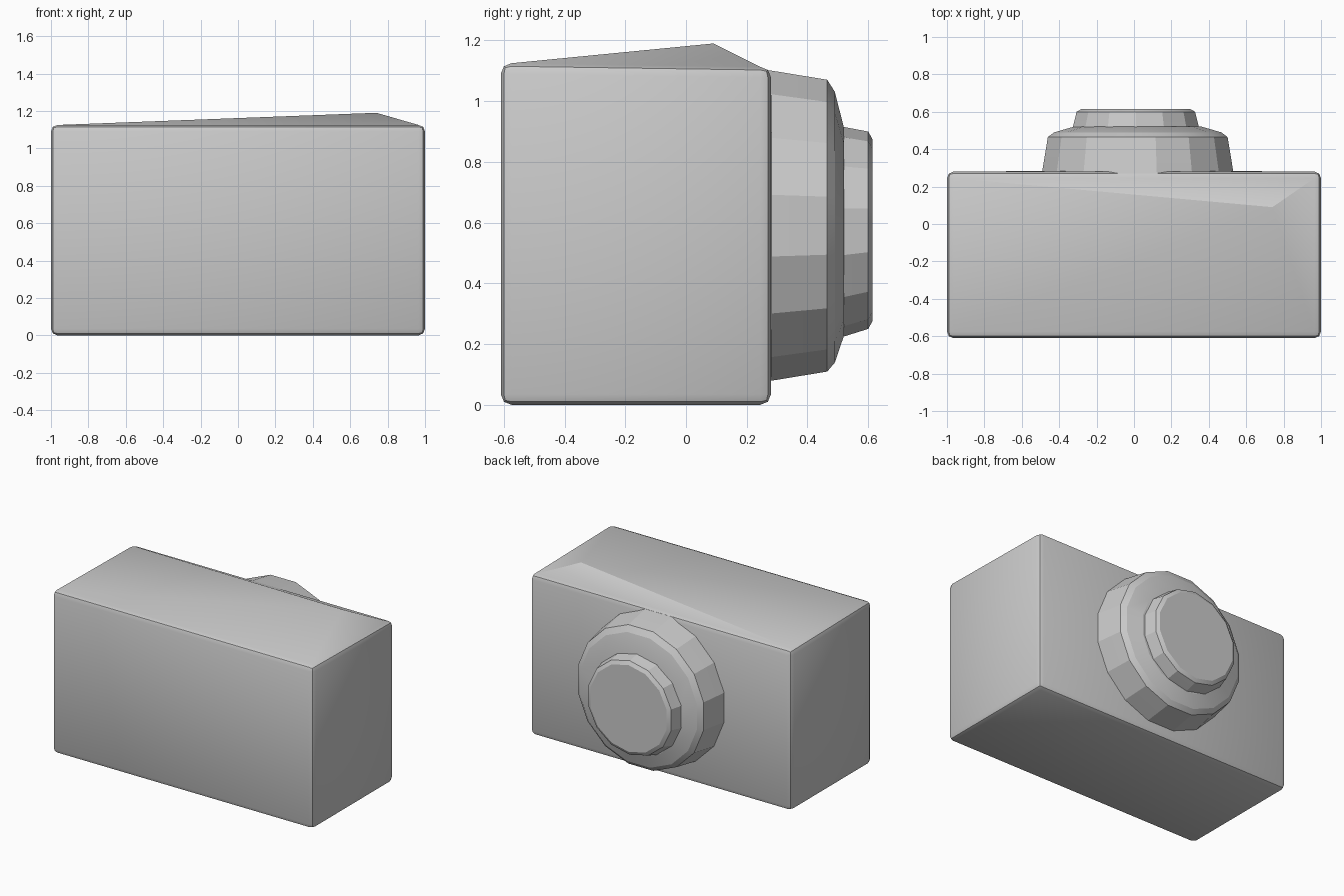
import bpy, bmesh, math
from mathutils import Vector

cube = bpy.data.objects.get("Cube")
if cube:
    bpy.data.objects.remove(cube, do_unlink=True)

grey = bpy.data.materials.new("plain_grey")
grey.use_nodes = True
GREY = (0.6, 0.6, 0.6, 1)
grey.diffuse_color = GREY
grey.node_tree.nodes["Principled BSDF"].inputs["Base Color"].default_value = GREY


def finish(bm, name, angle):
    bmesh.ops.recalc_face_normals(bm, faces=bm.faces[:])
    mesh = bpy.data.meshes.new(name)
    bm.to_mesh(mesh)
    bm.free()
    mesh.materials.append(grey)
    obj = bpy.data.objects.new(name, mesh)
    bpy.context.collection.objects.link(obj)
    bpy.ops.object.select_all(action='DESELECT')
    obj.select_set(True)
    bpy.context.view_layer.objects.active = obj
    bpy.ops.object.shade_smooth_by_angle(angle=math.radians(angle))
    return obj


# Case: rounded box whose lid rises to an off-centre peak
bm = bmesh.new()
bmesh.ops.create_cube(bm, size=1)
for v in bm.verts:
    v.co = Vector((v.co.x * 2, v.co.y * 0.89 - 0.165, v.co.z * 1.125 + 0.5625))
bmesh.ops.bevel(bm, geom=bm.edges[:], offset=0.035, segments=2,
                profile=0.5, affect='EDGES')
lid = max(bm.faces, key=lambda f: f.calc_center_median().z + f.calc_area())
peak = bmesh.ops.poke(bm, faces=[lid])["verts"][0]
peak.co = (0.74, 0.09, 1.19)
# Slightly lower the back edge of the lid
for v in bm.verts:
    if v.co.z > 1 and v.co.y > 0.2:
        v.co.z -= 0.012
# Gentle swell in the middle of the back panel
back = max(bm.faces, key=lambda f: f.calc_center_median().y + f.calc_area())
swell = bmesh.ops.poke(bm, faces=[back])["verts"][0]
swell.co.y = 0.287
finish(bm, "case", 25)


# Lens barrel: stepped rings of (radius, depth, centre height)
def turned(name, rings, sides, cx):
    bm = bmesh.new()
    loops = []
    for r, y, cz in rings:
        loops.append([bm.verts.new((cx + r * math.cos(a), y, cz + r * math.sin(a)))
                      for a in (math.tau * (i + 0.5) / sides for i in range(sides))])
    for lower, upper in zip(loops, loops[1:]):
        for i in range(sides):
            j = (i + 1) % sides
            bm.faces.new((lower[i], lower[j], upper[j], upper[i]))
    bm.faces.new(loops[0])
    bm.faces.new(loops[-1])
    return finish(bm, name, 15)


turned("lens_barrel", [(0.525, 0.25, 0.59), (0.52, 0.285, 0.59), (0.49, 0.465, 0.59),
                       (0.455, 0.49, 0.585), (0.35, 0.52, 0.57)], 16, 0.02)
turned("lens_front", [(0.35, 0.5, 0.57), (0.345, 0.52, 0.57), (0.325, 0.6, 0.575),
                      (0.3, 0.614, 0.575)], 14, 0.01)
